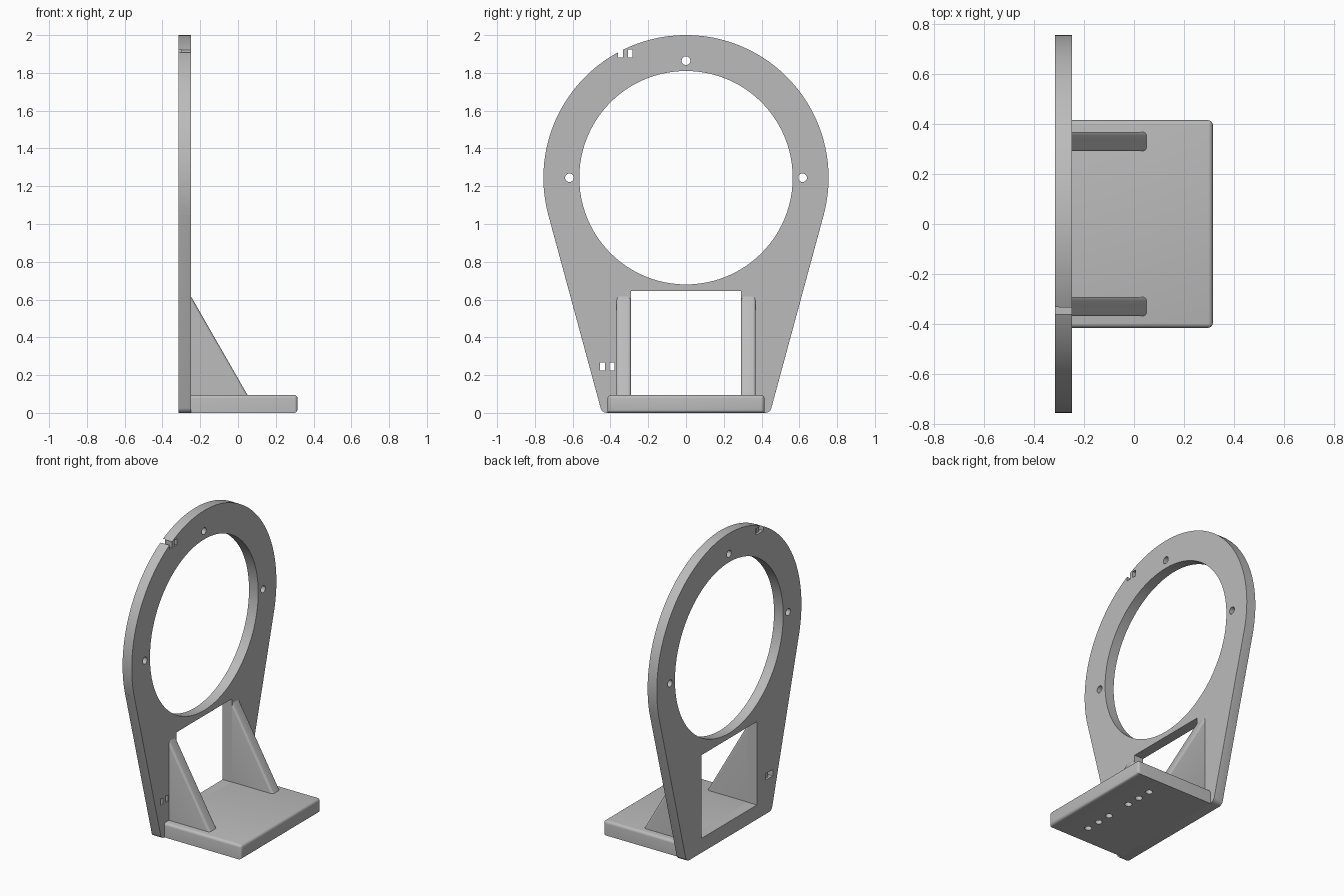
import bpy, bmesh, math
from mathutils import Matrix

if "Cube" in bpy.data.objects:
    bpy.data.objects.remove(bpy.data.objects["Cube"])

grey = bpy.data.materials.new("light_grey")
grey.use_nodes = True
COLOR = (0.5, 0.5, 0.5, 1)
grey.diffuse_color = COLOR
grey.node_tree.nodes["Principled BSDF"].inputs["Base Color"].default_value = COLOR

BACK, FACE = -0.315, -0.248      # upright plate thickness along x
CZ, R_OUT, R_IN = 1.245, 0.755, 0.565
FOOT, BASE_TOP = 0.445, 0.095


def finish(bm, name):
    bmesh.ops.recalc_face_normals(bm, faces=bm.faces)
    mesh = bpy.data.meshes.new(name)
    bm.to_mesh(mesh)
    bm.free()
    mesh.materials.append(grey)
    obj = bpy.data.objects.new(name, mesh)
    bpy.context.collection.objects.link(obj)
    return obj


def add_box(bm, x0, x1, y0, y1, z0, z1):
    size = Matrix.Diagonal((x1 - x0, y1 - y0, z1 - z0, 1))
    mid = Matrix.Translation(((x0 + x1) / 2, (y0 + y1) / 2, (z0 + z1) / 2))
    bmesh.ops.create_cube(bm, size=1, matrix=mid @ size)


def add_rod(bm, center, radius, depth, axis="Z", sides=24):
    m = Matrix.Translation(center)
    if axis == "X":
        m = m @ Matrix.Rotation(math.pi / 2, 4, "Y")
    bmesh.ops.create_cone(bm, cap_ends=True, segments=sides, radius1=radius,
                          radius2=radius, depth=depth, matrix=m)


def extrude_profile(points, offset):
    bm = bmesh.new()
    face = bm.faces.new([bm.verts.new(p) for p in points])
    new = bmesh.ops.extrude_face_region(bm, geom=[face])["geom"]
    bmesh.ops.translate(bm, vec=offset, verts=[v for v in new if isinstance(v, bmesh.types.BMVert)])
    bmesh.ops.recalc_face_normals(bm, faces=bm.faces)
    return bm


def round_edges(bm, rule, radius, segments=4):
    edges = [e for e in bm.edges if rule(e.verts[0].co, e.verts[1].co)]
    bmesh.ops.bevel(bm, geom=edges, offset=radius, segments=segments,
                    profile=0.5, affect="EDGES", clamp_overlap=True)


def cut(obj, cutters):
    for c in cutters:
        c.hide_render = True
        mod = obj.modifiers.new("cut", "BOOLEAN")
        mod.object, mod.operation, mod.solver = c, "DIFFERENCE", "EXACT"
    bpy.context.view_layer.update()
    graph = bpy.context.evaluated_depsgraph_get()
    mesh = bpy.data.meshes.new_from_object(obj.evaluated_get(graph))
    obj.modifiers.clear()
    obj.data = mesh
    for c in cutters:
        bpy.data.objects.remove(c)


def smooth(obj):
    bpy.ops.object.select_all(action="DESELECT")
    obj.select_set(True)
    bpy.context.view_layer.objects.active = obj
    bpy.ops.object.shade_smooth_by_angle(angle=math.radians(30))


# Upright plate: arc joined to the foot by tangent lines
reach = math.hypot(FOOT, CZ)
start = math.acos(R_OUT / reach) - math.atan2(CZ, FOOT)
N = 96
profile = [(BACK, FOOT, 0)]
for i in range(N + 1):
    a = start + (math.pi - 2 * start) * i / N
    profile.append((BACK, R_OUT * math.cos(a), CZ + R_OUT * math.sin(a)))
profile.append((BACK, -FOOT, 0))
bm = extrude_profile(profile, (FACE - BACK, 0, 0))
# rounded foot corners and sloping flanks
round_edges(bm, lambda a, b: a.z < 0.001 and b.z < 0.001 and abs(a.y - b.y) < 0.01, 0.025)
round_edges(bm, lambda a, b: abs(a.x - b.x) < 0.001 and abs(a.z - b.z) > 0.5, 0.014)
ring_plate = finish(bm, "ring_plate")

# Main opening, window, bolt holes and tie slots
bm = bmesh.new()
mid = (BACK + FACE) / 2
add_rod(bm, (mid, 0, CZ), R_IN, 0.3, "X", 96)
add_box(bm, -0.5, 0, -0.29, 0.29, BASE_TOP, 0.645)
for y, z in ((-0.617, CZ), (0.617, CZ), (0, 1.865)):
    add_rod(bm, (mid, y, z), 0.023, 0.3, "X")
slots = ((-0.347, -0.295, 1.902), (-0.443, -0.391, 0.245))
for y0, y1, z in slots:
    for y in (y0, y1):
        add_box(bm, -0.5, 0, y - 0.013, y + 0.013, z - 0.021, z + 0.021)
openings = finish(bm, "opening_cutter")

# Shallow grooves joining each pair of slots on the back
bm = bmesh.new()
for y0, y1, z in slots:
    add_box(bm, BACK - 0.1, BACK + 0.015, y0, y1, z - 0.021, z + 0.021)
grooves = finish(bm, "groove_cutter")
cut(ring_plate, [openings, grooves])
smooth(ring_plate)

# Base plate with rounded free edges and blind holes underneath
bm = bmesh.new()
add_box(bm, FACE, 0.315, -0.415, 0.415, 0, BASE_TOP)
round_edges(bm, lambda a, b: max(a.x, b.x) > 0 and not (abs(a.x - b.x) > 0.1 and a.z < 0.01), 0.018)
base_plate = finish(bm, "base_plate")
bm = bmesh.new()
for side in (-1, 1):
    for y in (0.09, 0.187, 0.284):
        add_rod(bm, (0.12, side * y, 0), 0.022, 0.13)
cut(base_plate, [finish(bm, "base_hole_cutter")])
smooth(base_plate)

# Triangular gussets, rounded along the outer slanted edge
for side, name in ((-1, "right_gusset"), (1, "left_gusset")):
    tri = [(FACE, side * 0.292, BASE_TOP), (0.05, side * 0.292, BASE_TOP),
           (FACE, side * 0.292, 0.615)]
    bm = extrude_profile(tri, (0, side * 0.076, 0))
    round_edges(bm, lambda a, b: abs(a.x - b.x) > 0.1 and abs(a.z - b.z) > 0.1, 0.014)
    smooth(finish(bm, name))
